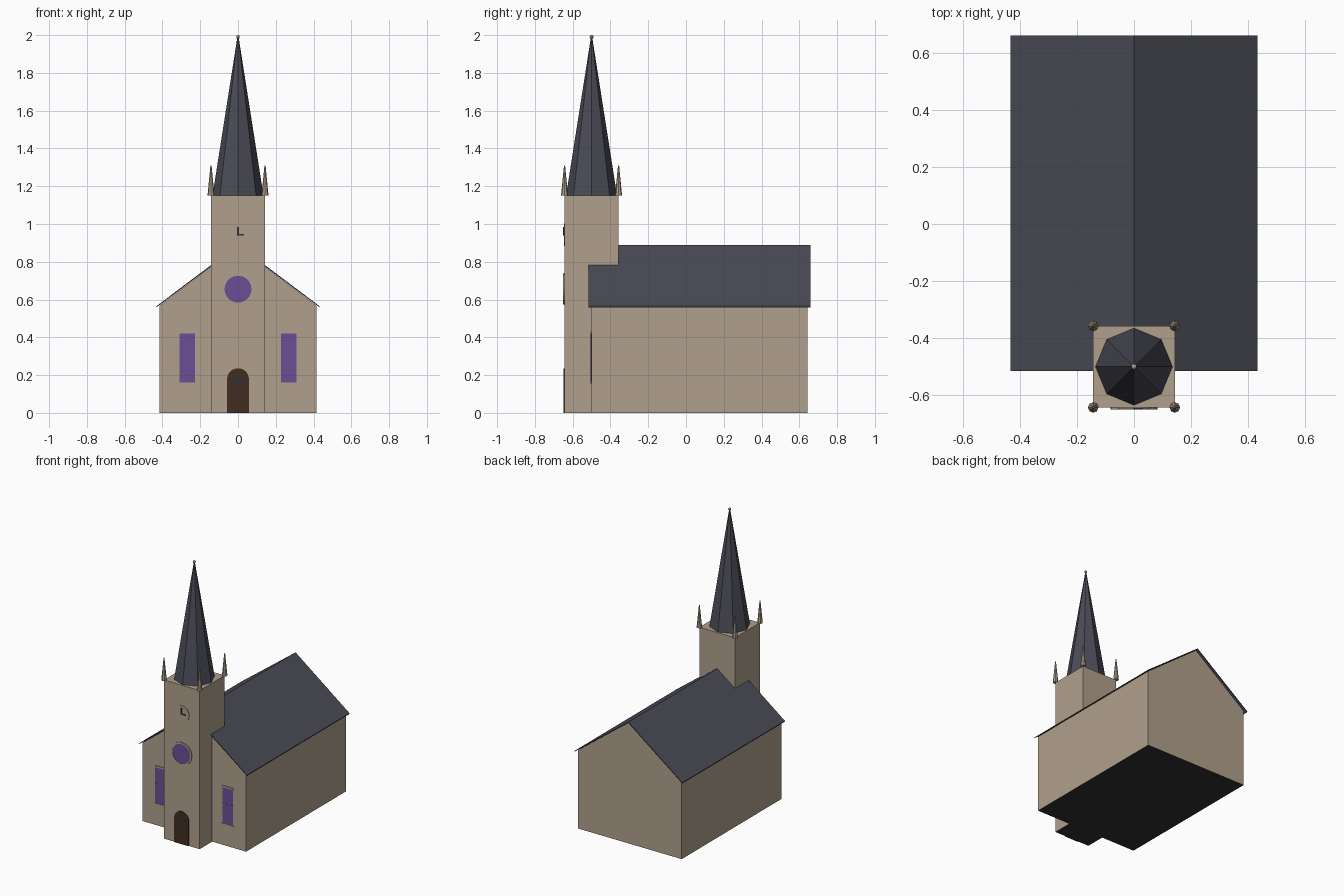
import bpy, bmesh, math

if "Cube" in bpy.data.objects:
    bpy.data.objects.remove(bpy.data.objects["Cube"])


def material(name, r, g, b):
    lin = lambda c: (c / 255 / 12.92) if c < 11 else ((c / 255 + 0.055) / 1.055) ** 2.4
    m = bpy.data.materials.new(name)
    m.diffuse_color = (lin(r), lin(g), lin(b), 1)
    m.use_nodes = True
    m.node_tree.nodes["Principled BSDF"].inputs["Base Color"].default_value = m.diffuse_color
    return m


STONE = material("stone", 176, 160, 140)
SLATE = material("slate", 75, 75, 87)
GLASS = material("purple_glass", 107, 78, 150)
WOOD = material("door_wood", 66, 45, 32)
DARK = material("dark_iron", 50, 48, 48)


def finish(name, bm, mat, underside=None):
    bmesh.ops.recalc_face_normals(bm, faces=bm.faces)
    if underside:
        for f in bm.faces:
            f.material_index = 1 if f.normal.z < -0.9 else 0
    me = bpy.data.meshes.new(name)
    bm.to_mesh(me)
    bm.free()
    me.materials.append(mat)
    if underside:
        me.materials.append(underside)
    ob = bpy.data.objects.new(name, me)
    bpy.context.collection.objects.link(ob)
    return ob


def prism(name, profile, y0, y1, mat, underside=None):
    """Extrude an (x, z) profile along y."""
    bm = bmesh.new()
    face = bm.faces.new([bm.verts.new((x, y0, z)) for x, z in profile])
    ext = bmesh.ops.extrude_face_region(bm, geom=[face])["geom"]
    for v in ext:
        if isinstance(v, bmesh.types.BMVert):
            v.co.y = y1
    return finish(name, bm, mat, underside)


def rect(x0, x1, z0, z1):
    return [(x0, z0), (x1, z0), (x1, z1), (x0, z1)]


def arc(cx, cz, rx, rz, a0, a1, n):
    return [(cx + rx * math.cos(math.radians(a0 + (a1 - a0) * i / n)),
             cz + rz * math.sin(math.radians(a0 + (a1 - a0) * i / n))) for i in range(n + 1)]


def disc(cx, cz, rx, rz=None, n=32):
    return arc(cx, cz, rx, rz or rx, 0, 360, n)[:-1]


def cone(name, x, y, z0, z1, r0, r1, sides, mat):
    bm = bmesh.new()
    bmesh.ops.create_cone(bm, cap_ends=True, segments=sides, radius1=r0, radius2=r1, depth=z1 - z0)
    bmesh.ops.translate(bm, verts=bm.verts, vec=(x, y, (z0 + z1) / 2))
    return finish(name, bm, mat)


def ring(name, z, y, radius, width, depth):
    """Stone surround: flat ring standing proud of the tower front."""
    bm = bmesh.new()
    n = 32
    loops = []
    for r, dy in ((radius + width, 0), (radius + width, -depth), (radius, -depth), (radius, 0)):
        loops.append([bm.verts.new((px, y + dy, pz)) for px, pz in disc(0, z, r, n=n)])
    for a, b in zip(loops, loops[1:] + loops[:1]):
        for i in range(n):
            j = (i + 1) % n
            bm.faces.new((a[i], a[j], b[j], b[i]))
    return finish(name, bm, STONE)


# Nave walls (dark underside) and thin gabled roof
prism("nave", [(-0.415, 0), (0.415, 0), (0.415, 0.569), (0, 0.882), (-0.415, 0.569)], -0.5, 0.642, STONE, DARK)
prism("nave_roof", [(-0.432, 0.565), (0, 0.89), (0.432, 0.565), (0.432, 0.559), (0, 0.882), (-0.432, 0.559)],
      -0.515, 0.66, SLATE)

# Tower, spire and finial
TY, H = -0.5, 0.143
FRONT = TY - H
prism("tower", rect(-H, H, 0, 1.15), TY - H, TY + H, STONE, DARK)
cone("spire", 0, TY, 1.15, 1.985, 0.135, 0.004, 8, SLATE)
bm = bmesh.new()
bmesh.ops.create_uvsphere(bm, u_segments=10, v_segments=8, radius=0.01)
bmesh.ops.translate(bm, verts=bm.verts, vec=(0, TY, 1.99))
finish("spire_finial", bm, STONE)

# Corner pinnacles
for sx in (-1, 1):
    for sy in (-1, 1):
        cone("pinnacle", sx * H, TY + sy * H, 1.15, 1.31, 0.0185, 0.003, 8, STONE)

# Arched door with dark panel
prism("door", [(-0.058, 0), (0.058, 0)] + arc(0, 0.178, 0.058, 0.058, 0, 180, 14), FRONT, FRONT - 0.005, WOOD)
prism("door_panel", disc(0, 0.162, 0.038, 0.022, 20), FRONT - 0.004, FRONT - 0.0055, DARK)

# Round window with stone surround
prism("rose_window", disc(0, 0.655, 0.071), FRONT, FRONT - 0.005, GLASS)
ring("rose_surround", 0.655, FRONT, 0.071, 0.011, 0.007)

# Clock face and hands
prism("clock_face", disc(0, 0.943, 0.06), FRONT, FRONT - 0.004, STONE)
prism("minute_hand", rect(-0.004, 0.004, 0.939, 0.985), FRONT - 0.003, FRONT - 0.007, DARK)
prism("hour_hand", rect(-0.004, 0.032, 0.939, 0.947), FRONT - 0.003, FRONT - 0.007, DARK)

# Nave front windows with fine bars, sill and lintel
for s in (-1, 1):
    cx = s * 0.269
    prism("nave_window", rect(cx - 0.042, cx + 0.042, 0.16, 0.42), -0.5, -0.504, GLASS)
    prism("window_mullion", rect(cx - 0.0015, cx + 0.0015, 0.16, 0.42), -0.5, -0.505, GLASS)
    prism("window_bar", rect(cx - 0.042, cx + 0.042, 0.304, 0.307), -0.5, -0.505, GLASS)
    prism("window_sill", rect(cx - 0.046, cx + 0.046, 0.153, 0.16), -0.5, -0.506, STONE)
    prism("window_lintel", rect(cx - 0.044, cx + 0.044, 0.42, 0.432), -0.5, -0.505, STONE)
